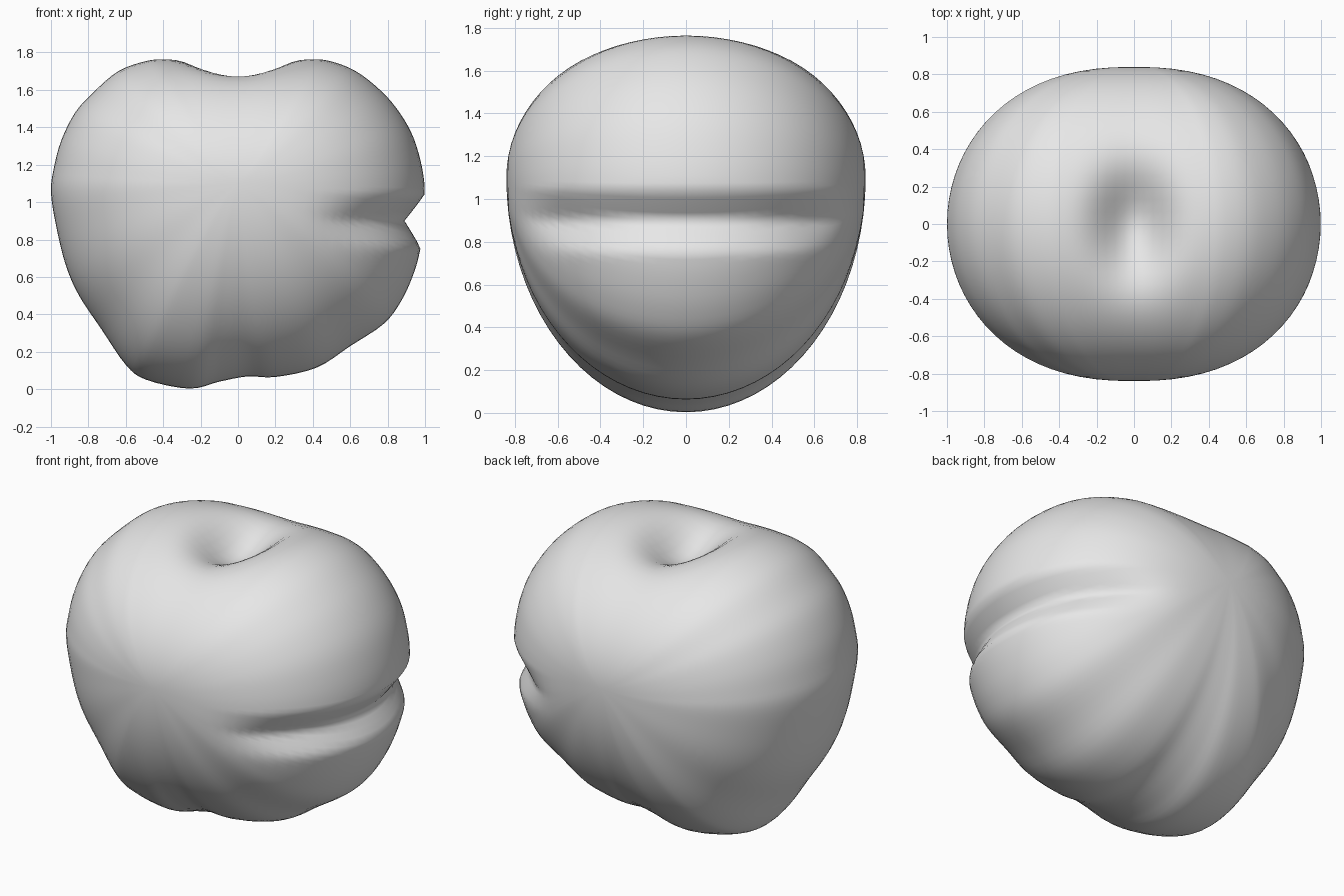
import bpy, bmesh
from math import sin, cos, pi, exp
from mathutils import Vector

cube = bpy.data.objects.get("Cube")
if cube:
    bpy.data.objects.remove(cube, do_unlink=True)

MID_Z = 1.1        # height of the front and back poles
HALF_DEPTH = 0.84
STEPS, RINGS = 4, 40

# Outline of the fruit in the x-z plane, clockwise from the top centre
OUTLINE = [
    (0, 1.78), (.2, 1.78), (.37, 1.77), (.49, 1.755), (.63, 1.7), (.77, 1.59),
    (.87, 1.47), (.94, 1.34), (.985, 1.18), (1, 1.04), (.995, .9), (.975, .75),
    (.94, .62), (.875, .475), (.78, .35), (.6, .23), (.42, .115), (.2, .065),
    (.05, .068), (-.1, .04), (-.26, .003), (-.49, .05), (-.6, .13), (-.73, .32),
    (-.85, .5), (-.92, .66), (-.97, .86), (-1, 1.05), (-.985, 1.18),
    (-.945, 1.33), (-.87, 1.48), (-.77, 1.59), (-.64, 1.7), (-.49, 1.755),
    (-.37, 1.77), (-.2, 1.78),
]


def smooth_loop(points, steps):
    """Closed Catmull-Rom curve through the points."""
    pts = [Vector(p) for p in points]
    n = len(pts)
    loop = []
    for i in range(n):
        a, b, c, d = (pts[(i + k) % n] for k in (-1, 0, 1, 2))
        for s in range(steps):
            t = s / steps
            loop.append(0.5 * (2 * b + (c - a) * t
                               + (2 * a - 5 * b + 4 * c - d) * t ** 2
                               + (3 * b - a - 3 * c + d) * t ** 3))
    return loop


def dent(x, y, z):
    """Press in the stem hollow on top and the crease on the side."""
    if z > MID_Z:
        z -= 0.22 * exp(-(x / 0.2) ** 2 - (y / 0.28) ** 2)
    fade = min(max((x - 0.3) / 0.5, 0), 1)
    fade = fade * fade * (3 - 2 * fade)
    x -= 0.105 * fade * max(0, 1 - abs(z - 0.9) / 0.145)
    return x, y, z


# Body: the outline shrinks towards a pole at the front and at the back
bm = bmesh.new()
loop = smooth_loop(OUTLINE, STEPS)
rings = []
for r in range(1, RINGS):
    angle = pi * (r / RINGS - 0.5)
    scale_z = cos(angle)
    scale_x = scale_z ** 0.85
    rings.append([bm.verts.new(dent(p.x * scale_x, HALF_DEPTH * sin(angle),
                                    MID_Z + (p.y - MID_Z) * scale_z))
                  for p in loop])
count = len(loop)
for low, high in zip(rings, rings[1:]):
    for i in range(count):
        j = (i + 1) % count
        bm.faces.new((low[i], low[j], high[j], high[i]))
for ring, y in ((rings[0], -HALF_DEPTH), (rings[-1], HALF_DEPTH)):
    pole = bm.verts.new((0, y, MID_Z))
    for i in range(count):
        bm.faces.new((ring[i], ring[(i + 1) % count], pole))
bmesh.ops.recalc_face_normals(bm, faces=bm.faces[:])
for face in bm.faces:
    face.smooth = True

mesh = bpy.data.meshes.new("fruit_body")
bm.to_mesh(mesh)
bm.free()
body = bpy.data.objects.new("fruit_body", mesh)
bpy.context.collection.objects.link(body)

# Plain grey skin
skin = bpy.data.materials.new("light_grey")
skin.use_nodes = True
skin.diffuse_color = (0.8, 0.8, 0.8, 1)
skin.node_tree.nodes["Principled BSDF"].inputs["Base Color"].default_value = (0.8, 0.8, 0.8, 1)
mesh.materials.append(skin)
